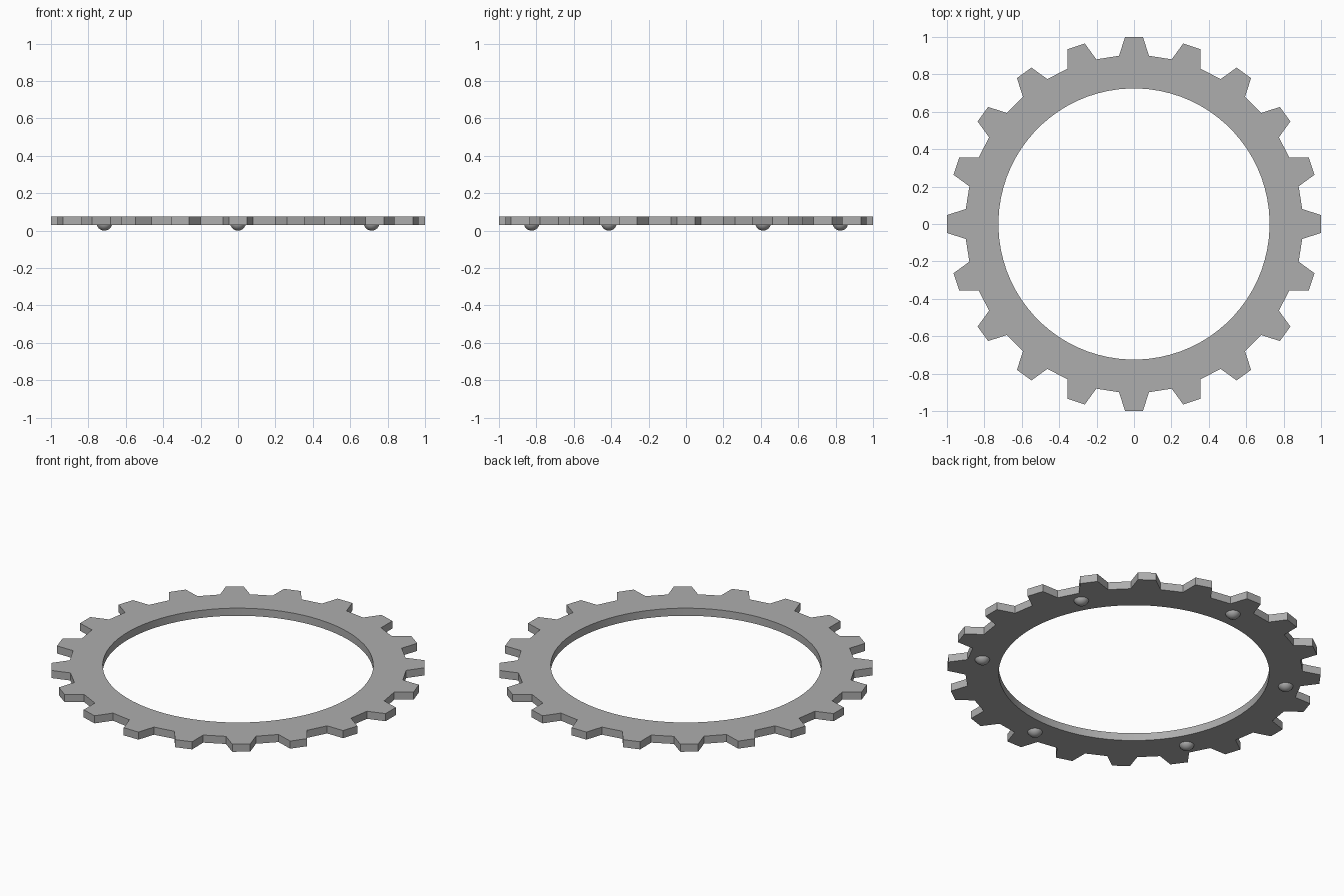
import bpy, bmesh
from math import radians, sin, cos, pi

cube = bpy.data.objects.get("Cube")
if cube:
    bpy.data.objects.remove(cube, do_unlink=True)

TEETH = 20
BOTTOM, TOP = 0.03, 0.075
INNER_R, ROOT_R, TIP_R = 0.725, 0.903, 1.0
BUMP_R, BUMP_RING = 0.042, 0.825

grey = bpy.data.materials.new("plain_grey")
grey.use_nodes = True
colour = (0.42, 0.42, 0.42, 1)
grey.diffuse_color = colour
grey.node_tree.nodes["Principled BSDF"].inputs["Base Color"].default_value = colour


def finish(bm, name):
    bmesh.ops.recalc_face_normals(bm, faces=bm.faces)
    mesh = bpy.data.meshes.new(name)
    bm.to_mesh(mesh)
    bm.free()
    mesh.materials.append(grey)
    obj = bpy.data.objects.new(name, mesh)
    bpy.context.collection.objects.link(obj)
    bpy.ops.object.select_all(action="DESELECT")
    obj.select_set(True)
    bpy.context.view_layer.objects.active = obj
    bpy.ops.object.shade_smooth_by_angle(angle=radians(25))
    return obj


def polar(r, a, z):
    return (r * cos(a), r * sin(a), z)


# Toothed ring: one tooth profile repeated, paired with an even inner circle
tooth = [(ROOT_R, -5.1), (TIP_R, -2.75), (TIP_R, 2.75), (ROOT_R, 5.1)]
outer = [(r, radians(a + i * 360 / TEETH)) for i in range(TEETH) for r, a in tooth]
n = len(outer)
inner = [(INNER_R, 2 * pi * (i - 1.5) / n) for i in range(n)]

bm = bmesh.new()
loops = [[bm.verts.new(polar(r, a, z)) for r, a in ring]
         for ring, z in ((outer, BOTTOM), (outer, TOP), (inner, TOP), (inner, BOTTOM))]
for k in range(4):
    a, b = loops[k], loops[(k + 1) % 4]
    for i in range(n):
        j = (i + 1) % n
        bm.faces.new((a[i], a[j], b[j], b[i]))
finish(bm, "toothed_ring")

# Six round bumps on the underside, cut off inside the ring
for i in range(6):
    bm = bmesh.new()
    bmesh.ops.create_uvsphere(bm, u_segments=24, v_segments=16, radius=BUMP_R)
    bmesh.ops.translate(bm, verts=bm.verts,
                        vec=polar(BUMP_RING, radians(30 + 60 * i), BUMP_R))
    bmesh.ops.bisect_plane(bm, geom=bm.verts[:] + bm.edges[:] + bm.faces[:],
                           plane_co=(0, 0, BOTTOM + 0.005), plane_no=(0, 0, 1),
                           clear_outer=True)
    bmesh.ops.holes_fill(bm, edges=[e for e in bm.edges if e.is_boundary], sides=0)
    finish(bm, f"underside_bump_{i + 1}")
